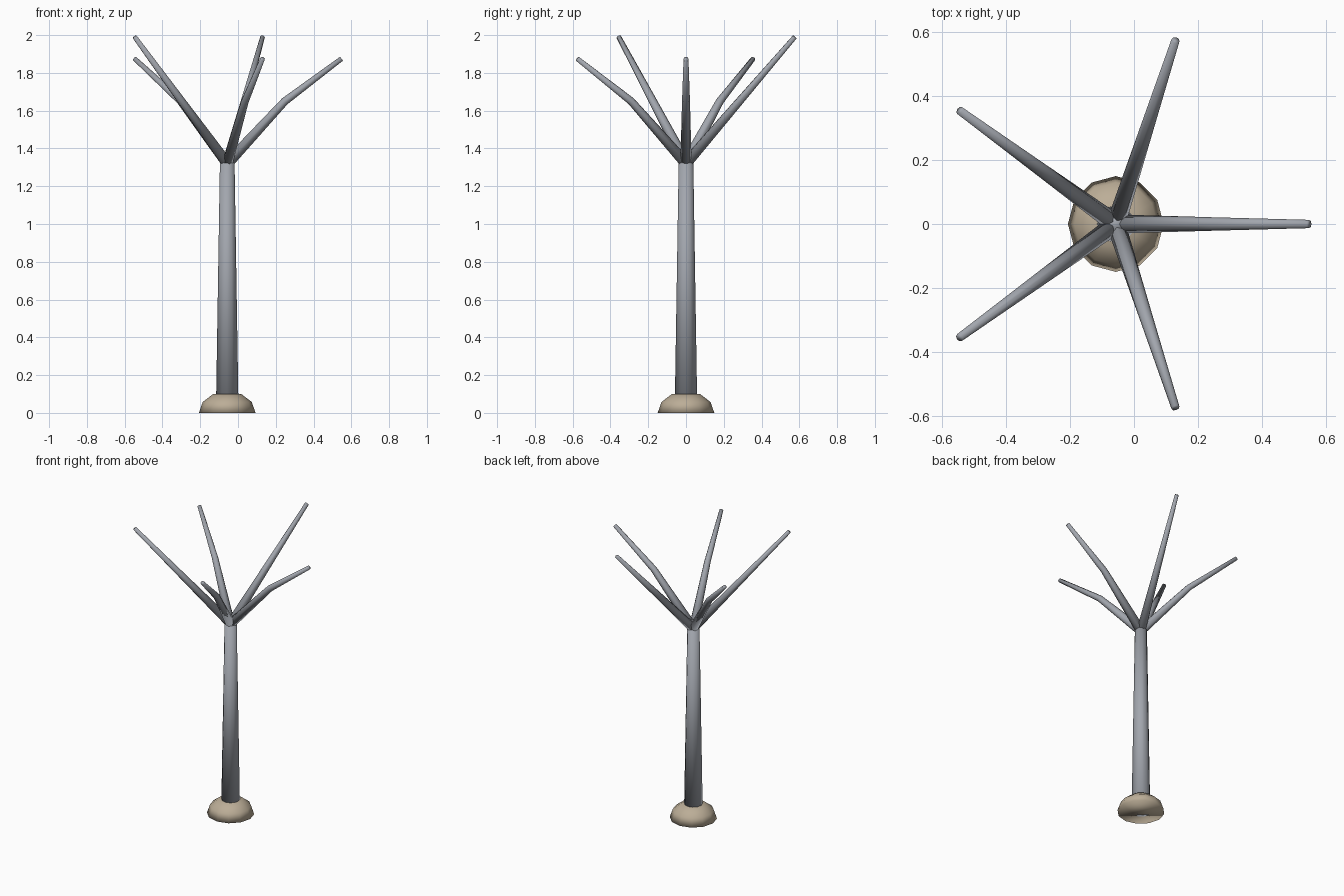
import bpy, bmesh, math
from mathutils import Vector, Matrix

if "Cube" in bpy.data.objects:
    bpy.data.objects.remove(bpy.data.objects["Cube"])

CENTRE = Vector((-0.057, 0, 0))


def material(name, colour):
    m = bpy.data.materials.new(name)
    m.use_nodes = True
    m.diffuse_color = colour
    m.node_tree.nodes["Principled BSDF"].inputs["Base Color"].default_value = colour
    return m


grey = material("grey bark", (0.36, 0.38, 0.42, 1))
tan = material("tan earth", (0.50, 0.42, 0.31, 1))


def tube(name, points, radii, sides, mat):
    """Capped smooth tube through points lying in the XZ plane."""
    bm = bmesh.new()
    points = [Vector(p) for p in points]
    rings = []
    for i, (p, r) in enumerate(zip(points, radii)):
        a, b = points[max(i - 1, 0)], points[min(i + 1, len(points) - 1)]
        d = (b - a).normalized()
        side = Vector((0, 1, 0))
        across = side.cross(d)
        ring = []
        for k in range(sides):
            t = 2 * math.pi * k / sides
            ring.append(bm.verts.new(p + r * (math.cos(t) * across + math.sin(t) * side)))
        rings.append(ring)
    for low, high in zip(rings, rings[1:]):
        for k in range(sides):
            n = (k + 1) % sides
            bm.faces.new((low[k], low[n], high[n], high[k]))
    bm.faces.new(rings[0][::-1])
    bm.faces.new(rings[-1])
    bmesh.ops.recalc_face_normals(bm, faces=bm.faces)
    for f in bm.faces:
        f.smooth = True
    mesh = bpy.data.meshes.new(name)
    bm.to_mesh(mesh)
    bm.free()
    mesh.materials.append(mat)
    ob = bpy.data.objects.new(name, mesh)
    ob.location = CENTRE
    bpy.context.collection.objects.link(ob)
    return ob


# Low earth mound, a flattened half dome
steps = [math.radians(a) for a in (0, 30, 60)]
tube("mound", [(0, 0, 0.115 * math.sin(a)) for a in steps],
     [0.15 * math.cos(a) for a in steps], 12, tan)

# Tapered trunk
tube("trunk", [(0, 0, 0), (0, 0, 1.375)], [0.06, 0.038], 12, grey)

# Five branches, two straight and tall, three bent outwards
straight = [(0, 0, 1.32), (0.605, 0, 1.99)]
bent = [(0, 0, 1.32), (0.305, 0, 1.65), (0.605, 0, 1.875)]
for i in range(5):
    if i in (1, 3):
        branch = tube(f"branch_{i + 1}", straight, [0.03, 0.013], 8, grey)
    else:
        branch = tube(f"branch_{i + 1}", bent, [0.03, 0.021, 0.013], 8, grey)
    branch.rotation_euler.z = math.radians(72 * i)
